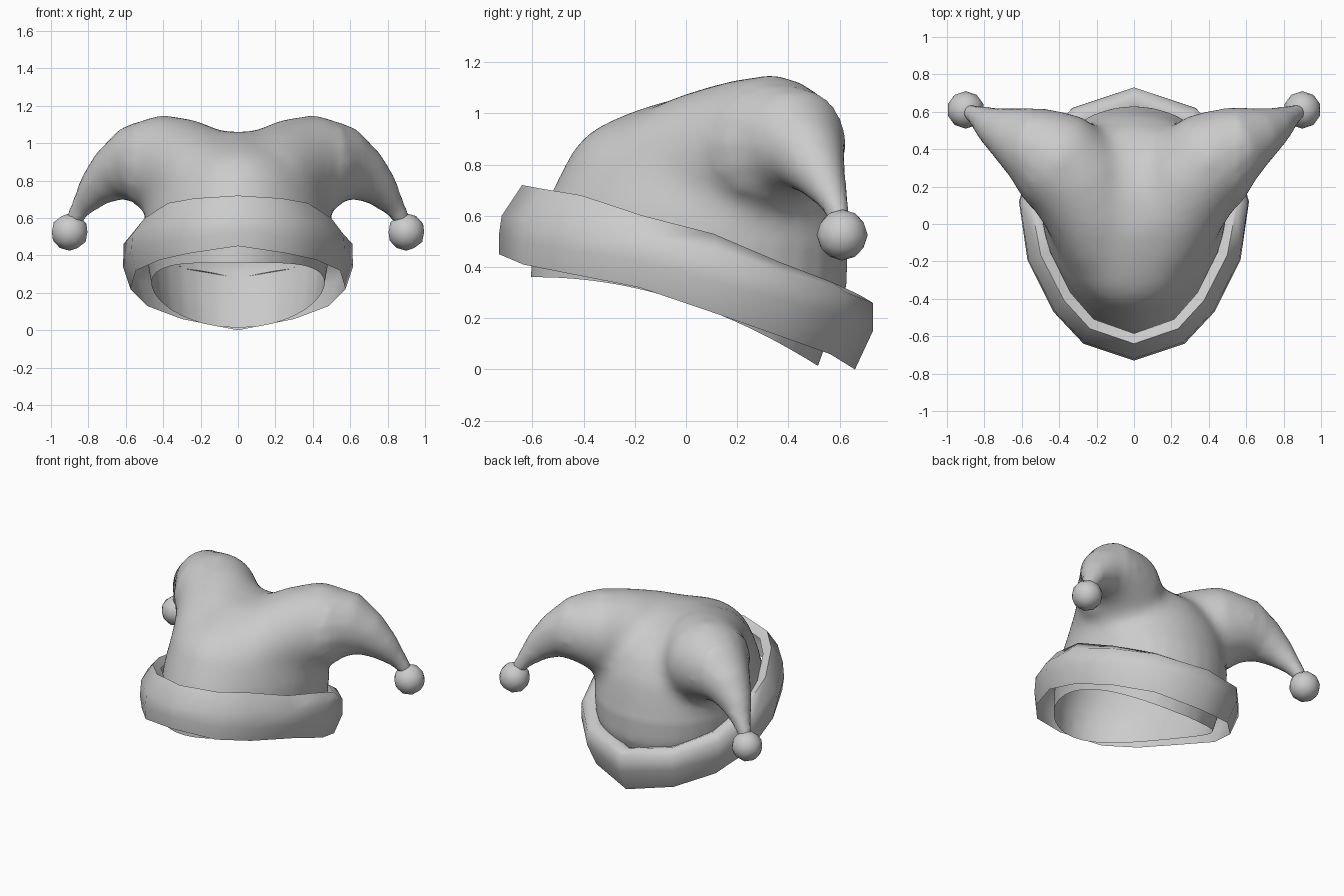
import bpy, bmesh, math
from mathutils import Vector

cube = bpy.data.objects.get("Cube")
if cube:
    bpy.data.objects.remove(cube)

# Material
felt = bpy.data.materials.new("grey felt")
felt.use_nodes = True
GREY = (0.6, 0.6, 0.6, 1)
felt.diffuse_color = GREY
felt.node_tree.nodes["Principled BSDF"].inputs["Base Color"].default_value = GREY


def finish(name, bm, angle=None):
    """Turn a bmesh into a smooth shaded object."""
    bmesh.ops.recalc_face_normals(bm, faces=bm.faces)
    mesh = bpy.data.meshes.new(name)
    bm.to_mesh(mesh)
    bm.free()
    mesh.materials.append(felt)
    obj = bpy.data.objects.new(name, mesh)
    bpy.context.collection.objects.link(obj)
    bpy.ops.object.select_all(action="DESELECT")
    obj.select_set(True)
    bpy.context.view_layer.objects.active = obj
    if angle:
        bpy.ops.object.shade_smooth_by_angle(angle=math.radians(angle))
    else:
        bpy.ops.object.shade_smooth()
    return obj


def loft(bm, rings, caps=True):
    """Bridge closed rings of equal length."""
    loops = [[bm.verts.new(p) for p in ring] for ring in rings]
    n = len(loops[0])
    for a, b in zip(loops, loops[1:]):
        for i in range(n):
            bm.faces.new((a[i], a[(i + 1) % n], b[(i + 1) % n], b[i]))
    if caps:
        bm.faces.new(loops[0])
        bm.faces.new(loops[-1])


def ring(center, u, v, sides, egg=0):
    """Oval around center; egg widens it towards v."""
    angles = [2 * math.pi * i / sides for i in range(sides)]
    return [center + u * math.cos(a) * (1 + egg * math.sin(a)) + v * math.sin(a)
            for a in angles]


bm = bmesh.new()

# Crown: tilted egg rings, each (front y, front z, back y, back z, half width)
crown = [(-.61, .12, .42, -.25, .44), (-.61, .36, .52, .02, .46),
         (-.59, .55, .63, .33, .49), (-.53, .69, .63, .50, .50),
         (-.44, .87, .59, .72, .46), (-.36, .945, .51, .88, .37),
         (-.21, 1.01, .36, 1.0, .25), (-.05, 1.06, .18, 1.06, .11)]
rings = []
for fy, fz, by, bz, half in crown:
    front, back = Vector((0, fy, fz)), Vector((0, by, bz))
    rings.append(ring((front + back) / 2, Vector((half, 0, 0)),
                      (back - front) / 2, 32, egg=.14))
loft(bm, rings)

# Horns: drooping tapered tubes, each (x, y, z, radius)
horn = [(.13, -.12, .75, .26), (.20, .06, .81, .28), (.30, .23, .855, .285),
        (.43, .36, .885, .275), (.57, .44, .88, .21), (.68, .485, .825, .145),
        (.765, .53, .75, .10), (.835, .575, .66, .06), (.885, .605, .58, .042),
        (.90, .61, .52, .04)]
for side in (1, -1):
    pts = [Vector((x * side, y, z)) for x, y, z, r in horn]
    rings = []
    for i, p in enumerate(pts):
        along = (pts[min(i + 1, len(pts) - 1)] - pts[max(i - 1, 0)]).normalized()
        u = along.cross(Vector((-.5, .8 * side, 0))).normalized()
        r = horn[i][3]
        rings.append(ring(p, u * r, along.cross(u) * r, 16))
    loft(bm, rings)
hat = finish("hat_crown", bm)

# Blend crown and horns into one skin
remesh = hat.modifiers.new("blend", "REMESH")
remesh.mode = "VOXEL"
remesh.voxel_size = 0.025
remesh.use_smooth_shade = True
soften = hat.modifiers.new("soften", "SMOOTH")
soften.factor = 0.5
soften.iterations = 6
for name in ("blend", "soften"):
    bpy.ops.object.modifier_apply(modifier=name)

# Soften the horn roots further
bm = bmesh.new()
bm.from_mesh(hat.data)
roots = [v for v in bm.verts if abs(v.co.x) < .55 and v.co.z > .5]
for _ in range(20):
    bmesh.ops.smooth_vert(bm, verts=roots, factor=0.5,
                          use_axis_x=True, use_axis_y=True, use_axis_z=True)

# Open the crown along the tilted head opening, arched up at the sides
rim = Vector((0, -.61, .36))
normal = Vector((0, .34, 1.11)).normalized()
bmesh.ops.bisect_plane(bm, geom=bm.verts[:] + bm.edges[:] + bm.faces[:],
                       plane_co=rim, plane_no=-normal, clear_outer=True)
for v in bm.verts:
    near = max(0, 1 - (v.co - rim).dot(normal) / .3)
    arch = max(0, 1 - ((v.co.y + .05) / .56) ** 2)
    v.co.z += .09 * near * arch
bm.to_mesh(hat.data)
bm.free()

# Brim: rolled cuff, each station (x, y, bottom z, top z) from front to back
cuff = [(0, -.73, .45, .72), (.27, -.64, .41, .705), (.43, -.47, .375, .68),
        (.57, -.19, .32, .60), (.615, .12, .22, .53), (.53, .40, .13, .42),
        (.33, .62, .06, .34), (0, .73, 0, .29)]
stations = cuff + [(-x, y, b, t) for x, y, b, t in cuff[-2:0:-1]]
rows = [[] for _ in range(5)]
for x, y, low, top in stations:
    t = (y + .73) / 1.46
    section = [(.07 * t, low), (0, low + .08 + .07 * t),
               (.01 * (1 - t), top - .12 + .09 * t),
               (.09 - .04 * t, top), (.145 - .045 * t, top - .04 + .03 * t)]
    flat = Vector((x, y, 0))
    for row, (inset, z) in zip(rows, section):
        p = flat * (1 - inset / flat.length)
        row.append((p.x, p.y, z))
bm = bmesh.new()
loft(bm, rows, caps=False)
finish("brim_cuff", bm, 75)

# Pompoms on the horn tips
for side, name in ((1, "left_pompom"), (-1, "right_pompom")):
    bm = bmesh.new()
    bmesh.ops.create_icosphere(bm, subdivisions=2, radius=0.1)
    bmesh.ops.translate(bm, verts=bm.verts, vec=(.9 * side, .61, .525))
    finish(name, bm)
